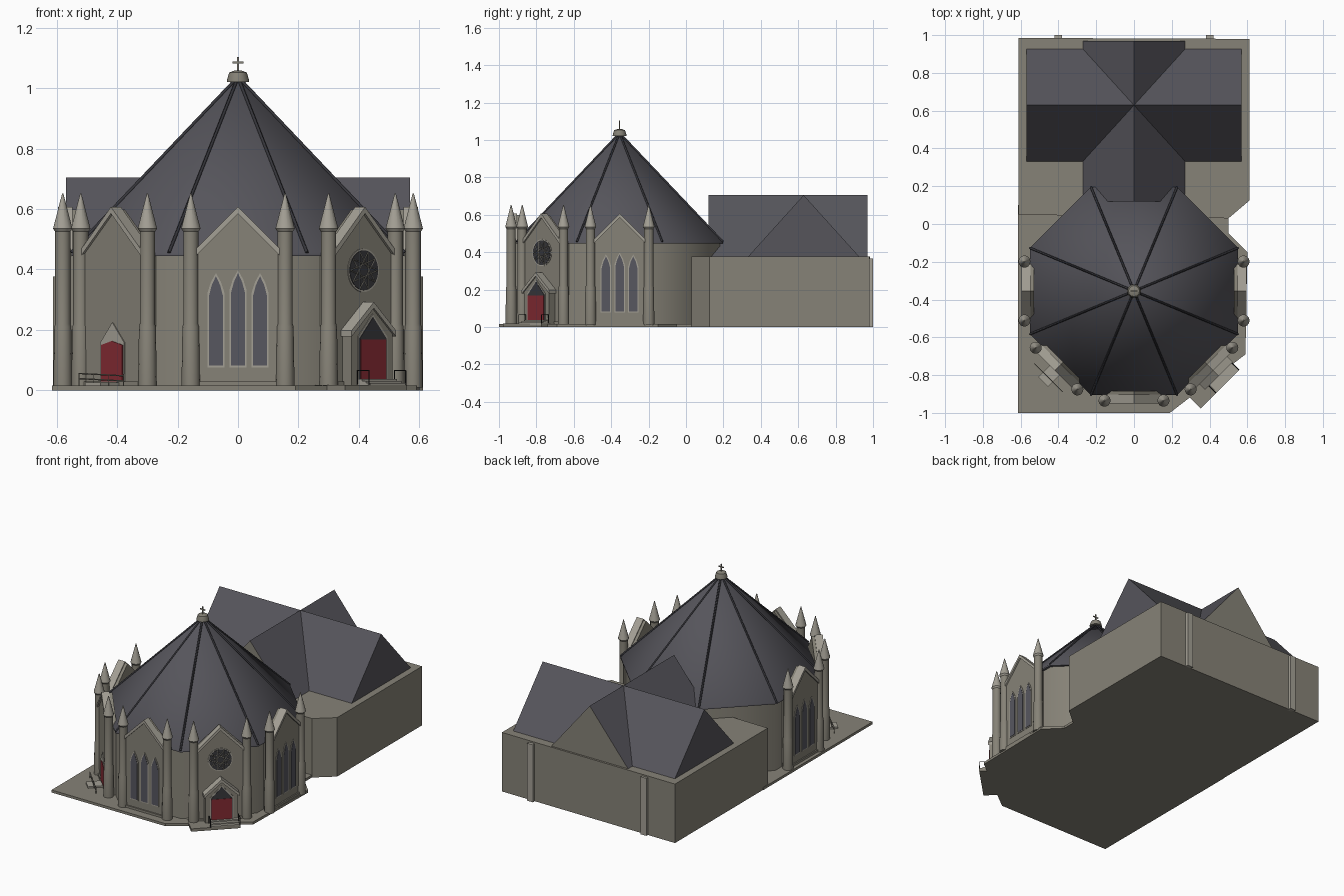
import bpy, bmesh, math
from mathutils import Matrix, Vector

old = bpy.data.objects.get("Cube")
if old:
    bpy.data.objects.remove(old)


def material(name, rgb):
    m = bpy.data.materials.new(name)
    m.use_nodes = True
    m.diffuse_color = (*rgb, 1)
    m.node_tree.nodes["Principled BSDF"].inputs["Base Color"].default_value = (*rgb, 1)
    return m


STONE = material("stone", (0.24, 0.225, 0.185))
TRIM = material("pale stone", (0.37, 0.35, 0.30))
SLATE = material("slate", (0.092, 0.09, 0.105))
RIB = material("dark slate", (0.035, 0.035, 0.042))
GLASS = material("window glass", (0.095, 0.095, 0.115))
DARK = material("dark glass", (0.04, 0.04, 0.045))
RED = material("red door", (0.23, 0.024, 0.033))
IRON = material("black iron", (0.015, 0.015, 0.015))

CENTRE = Vector((0, -0.355, 0))
FACE = 0.585      # distance of the gabled panels from the hall centre


def turned(deg):
    return Matrix.Translation(CENTRE) @ Matrix.Rotation(math.radians(deg), 4, 'Z')


def finish(name, bm, mats, matrix, smooth=None):
    bmesh.ops.recalc_face_normals(bm, faces=bm.faces)
    me = bpy.data.meshes.new(name)
    bm.to_mesh(me)
    bm.free()
    for m in mats:
        me.materials.append(m)
    ob = bpy.data.objects.new(name, me)
    bpy.context.collection.objects.link(ob)
    ob.matrix_world = matrix
    if smooth:
        bpy.ops.object.select_all(action='DESELECT')
        ob.select_set(True)
        bpy.context.view_layer.objects.active = ob
        bpy.ops.object.shade_smooth_by_angle(angle=math.radians(smooth))
    return ob


def extrude(name, pts, low, high, mat, matrix=Matrix(), smooth=None):
    """Outline in x, y pulled from z = low to z = high."""
    bm = bmesh.new()
    rings = [[bm.verts.new((x, y, z)) for x, y in pts] for z in (low, high)]
    for r in rings:
        bm.faces.new(r)
    for i in range(len(pts)):
        j = (i + 1) % len(pts)
        bm.faces.new((rings[0][i], rings[0][j], rings[1][j], rings[1][i]))
    return finish(name, bm, [mat], matrix, smooth)


UPRIGHT = Matrix.Rotation(math.radians(90), 4, 'X')   # outline x, z facing -y


def panel(name, pts, near, far, mat, deg):
    """Upright outline on the hall side at angle deg, between two distances."""
    return extrude(name, pts, near, far, mat, turned(deg) @ UPRIGHT)


def lathe(name, profile, n, mat, place, phase=0.0, smooth=50):
    bm = bmesh.new()
    rings = []
    for r, z in profile:
        rings.append([bm.verts.new((r * math.cos(phase + math.tau * i / n),
                                    r * math.sin(phase + math.tau * i / n), z)) for i in range(n)])
    for a, b in zip(rings, rings[1:]):
        for i in range(n):
            j = (i + 1) % n
            bm.faces.new((a[i], a[j], b[j], b[i]))
    bm.faces.new(rings[0])
    bm.faces.new(rings[-1])
    return finish(name, bm, [mat], Matrix.Translation(place), smooth)


def tube(name, pts, radius, mat, matrix):
    cu = bpy.data.curves.new(name, 'CURVE')
    cu.dimensions = '3D'
    cu.bevel_depth = radius
    cu.bevel_resolution = 0
    cu.use_fill_caps = True
    sp = cu.splines.new('POLY')
    sp.points.add(len(pts) - 1)
    for p, co in zip(sp.points, pts):
        p.co = (*co, 1)
    cu.materials.append(mat)
    ob = bpy.data.objects.new(name, cu)
    bpy.context.collection.objects.link(ob)
    ob.matrix_world = matrix


def rect(x0, x1, y0, y1):
    return [(x0, y0), (x1, y0), (x1, y1), (x0, y1)]


def house(half, base, eave, peak, x=0.0):
    return [(x - half, base), (x + half, base), (x + half, eave), (x, peak), (x - half, eave)]


def coping(name, half, eave, peak, thick, near, far, deg):
    pts = [(-half, eave), (0, peak), (half, eave), (half, eave - thick), (0, peak - thick), (-half, eave - thick)]
    panel(name, pts, near, far, TRIM, deg)


def lancet(x, half, base, top):
    spring = top - 0.065
    return [(x - half, base), (x + half, base), (x + half, spring), (x + half * 0.6, spring + 0.035),
            (x, top), (x - half * 0.6, spring + 0.035), (x - half, spring)]


# Ground slab
extrude("ground_slab", [(-0.615, -1), (0.19, -1), (0.59, -0.69), (0.6, -0.15), (0.5, -0.05),
                        (0.5, 0.1), (-0.615, 0.1)], 0, 0.016, STONE)

# Octagonal hall with ribbed roof
EIGHTH = math.pi / 8
R = 0.597
lathe("hall_wall", [(0.582, 0.01), (0.582, 0.45)], 8, STONE, CENTRE, EIGHTH)
lathe("hall_roof", [(R, 0.445), (R, 0.455), (0.012, 1.022)], 8, SLATE, CENTRE, EIGHTH)
for k in range(8):
    tube("roof_rib", [(R * math.cos(EIGHTH), R * math.sin(EIGHTH), 0.456), (0.012, 0.005, 1.024)],
         0.006, RIB, turned(45 * k))
lathe("roof_cap", [(0.037, 1.02), (0.037, 1.026), (0.029, 1.052), (0.012, 1.058)], 12, STONE, CENTRE, smooth=40)
panel("cross_upright", rect(-0.003, 0.003, 1.05, 1.104), -0.003, 0.003, STONE, 0)
panel("cross_arm", rect(-0.018, 0.018, 1.082, 1.088), -0.003, 0.003, STONE, 0)

# Five gabled sides with turreted columns
for deg in (-90, -45, 0, 45, 90):
    panel("gabled_side", house(0.155, 0.01, 0.445, 0.598), 0.53, FACE, STONE, deg)
    coping("gable_coping", 0.145, 0.462, 0.607, 0.022, 0.548, 0.595, deg)
    panel("side_plinth", rect(-0.15, 0.15, 0.01, 0.03), 0.55, FACE + 0.008, STONE, deg)
    for s in (-1, 1):
        foot = turned(deg) @ Vector((0.156 * s, -0.58, 0))
        lathe("column", [(0.031, 0.01), (0.031, 0.025), (0.028, 0.21), (0.025, 0.22), (0.025, 0.535)],
              14, STONE, foot)
        lathe("column_spire", [(0.025, 0.525), (0.032, 0.535), (0.002, 0.652)], 14, TRIM, foot, smooth=35)

# Lancet windows on three sides
for deg in (-90, 0, 90):
    for x, top in ((-0.073, 0.388), (0, 0.398), (0.073, 0.388)):
        panel("window_frame", lancet(x, 0.028, 0.076, top), FACE - 0.01, FACE + 0.003, TRIM, deg)
        panel("window_pane", lancet(x, 0.023, 0.082, top - 0.01), FACE - 0.01, FACE + 0.005, GLASS, deg)


def circle(r, n=32):
    return [(r * math.cos(math.tau * i / n), 0.397 + r * math.sin(math.tau * i / n)) for i in range(n)]


# Rose window
panel("rose_frame", circle(0.072), FACE - 0.01, FACE + 0.003, TRIM, 45)
panel("rose_pane", circle(0.066), FACE - 0.01, FACE + 0.005, DARK, 45)
star = [(p[0], -FACE - 0.005, p[1]) for p in circle(0.064, 10)]
for i in range(10):
    tube("rose_tracery", [star[i], star[(i + 4) % 10]], 0.0016, STONE, turned(45))

# Main portal with steps and rails
panel("portal", house(0.096, 0.01, 0.195, 0.28), 0.56, 0.628, STONE, 45)
coping("portal_coping", 0.104, 0.198, 0.292, 0.02, 0.57, 0.636, 45)
panel("portal_frame", house(0.068, 0.03, 0.178, 0.252), 0.6, 0.631, TRIM, 45)
panel("portal_tympanum", house(0.062, 0.03, 0.172, 0.242), 0.6, 0.633, DARK, 45)
panel("portal_door", rect(-0.06, 0.06, 0.036, 0.168), 0.6, 0.635, RED, 45)
panel("portal_landing", rect(-0.19, 0.1, 0, 0.018), 0.55, 0.69, STONE, 45)
for far, top in ((0.65, 0.038), (0.67, 0.031), (0.69, 0.024)):
    panel("portal_step", rect(-0.07, 0.095, 0.01, top), 0.58, far, TRIM, 45)
for x in (-0.075, 0.097):
    tube("portal_rail", [(x, -0.635, 0.02), (x, -0.635, 0.066), (x, -0.688, 0.066), (x, -0.688, 0.016)],
         0.0025, IRON, turned(45))

# Side door with step and rails
panel("side_door_frame", house(0.056, 0.016, 0.158, 0.225), 0.57, FACE + 0.004, TRIM, -45)
panel("side_door", house(0.05, 0.018, 0.15, 0.163), 0.57, FACE + 0.007, RED, -45)
panel("side_step", rect(-0.036, 0.036, 0.01, 0.026), 0.57, 0.68, TRIM, -45)
for z in (0.035, 0.052):
    tube("side_rail", [(-0.1, -0.645, z + 0.004), (0.11, -0.645, z - 0.004)], 0.0022, STONE, turned(-45))
for x in (-0.1, -0.03, 0.04, 0.11):
    tube("side_rail_post", [(x, -0.645, 0.012), (x, -0.645, 0.054)], 0.0022, STONE, turned(-45))

# Rear building with pilasters
extrude("rear_building", [(-0.612, 0.05), (0.5, 0.03), (0.612, 0.125), (0.612, 0.98), (-0.612, 0.985)],
        0, 0.376, STONE)
for x in (-0.4, 0.4):
    extrude("rear_pilaster", rect(x - 0.02, x + 0.02, 0.97, 1.0), 0, 0.366, TRIM)

# Crossing gable roofs of the rear building
EAVE, RIDGE = 0.374, 0.705
bar = [(0.33, EAVE), (0.928, EAVE), (0.629, RIDGE)]
stand = Matrix(((0, 0, 1, 0), (1, 0, 0, 0), (0, 1, 0, 0), (0, 0, 0, 1)))
extrude("rear_long_roof", bar, -0.57, 0.57, SLATE, stand)
cross = extrude("rear_cross_roof", [(-0.272, EAVE), (0.272, EAVE), (0, RIDGE)], -0.97, -0.12, SLATE, UPRIGHT)
cross.data.materials.append(STONE)
for f in cross.data.polygons:
    if abs(f.normal.z) > 0.9:      # end walls of the cross roof
        f.material_index = 1
